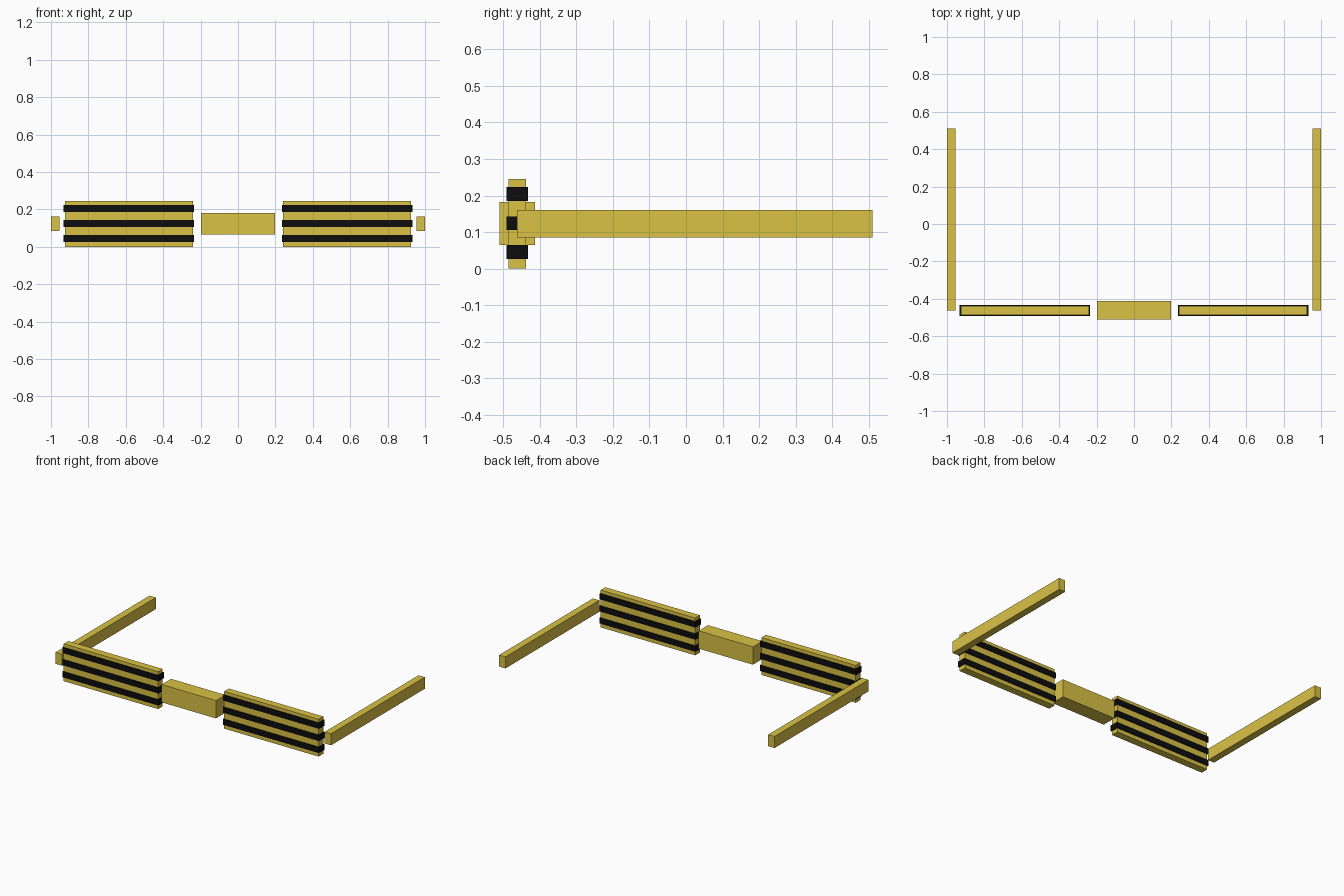
import bpy

if "Cube" in bpy.data.objects:
    bpy.data.objects.remove(bpy.data.objects["Cube"])


def material(name, color):
    m = bpy.data.materials.new(name)
    m.diffuse_color = color
    m.use_nodes = True
    m.node_tree.nodes["Principled BSDF"].inputs["Base Color"].default_value = m.diffuse_color
    return m


gold = material("gold", (0.70, 0.54, 0.06, 1))
black = material("black", (0.004, 0.004, 0.004, 1))


def box(name, x, y, z, mat):
    """Box from (min, max) ranges on each axis."""
    ranges = (x, y, z)
    bpy.ops.mesh.primitive_cube_add(size=1)
    ob = bpy.context.object
    ob.name = ob.data.name = name
    for v in ob.data.vertices:
        v.co = [(a + b) / 2 + c * (b - a) for c, (a, b) in zip(v.co, ranges)]
    ob.data.materials.append(mat)
    return ob


# Nose bridge
box("bridge", (-0.197, 0.197), (-0.51, -0.413), (0.065, 0.182), gold)

for side, s in (("left", -1), ("right", 1)):
    def span(a, b):
        return tuple(sorted((s * a, s * b)))

    # Lens panel
    box(f"{side}_lens", span(0.24, 0.926), (-0.486, -0.438), (0, 0.245), gold)

    # Dark bands wrapped round the lens panel
    for i, zc in enumerate((0.045, 0.124, 0.204)):
        box(f"{side}_lens_band_{i + 1}", span(0.234, 0.932), (-0.491, -0.433),
            (zc - 0.019, zc + 0.019), black)

    # Temple arm
    box(f"{side}_arm", span(0.954, 1.0), (-0.463, 0.51), (0.085, 0.161), gold)
